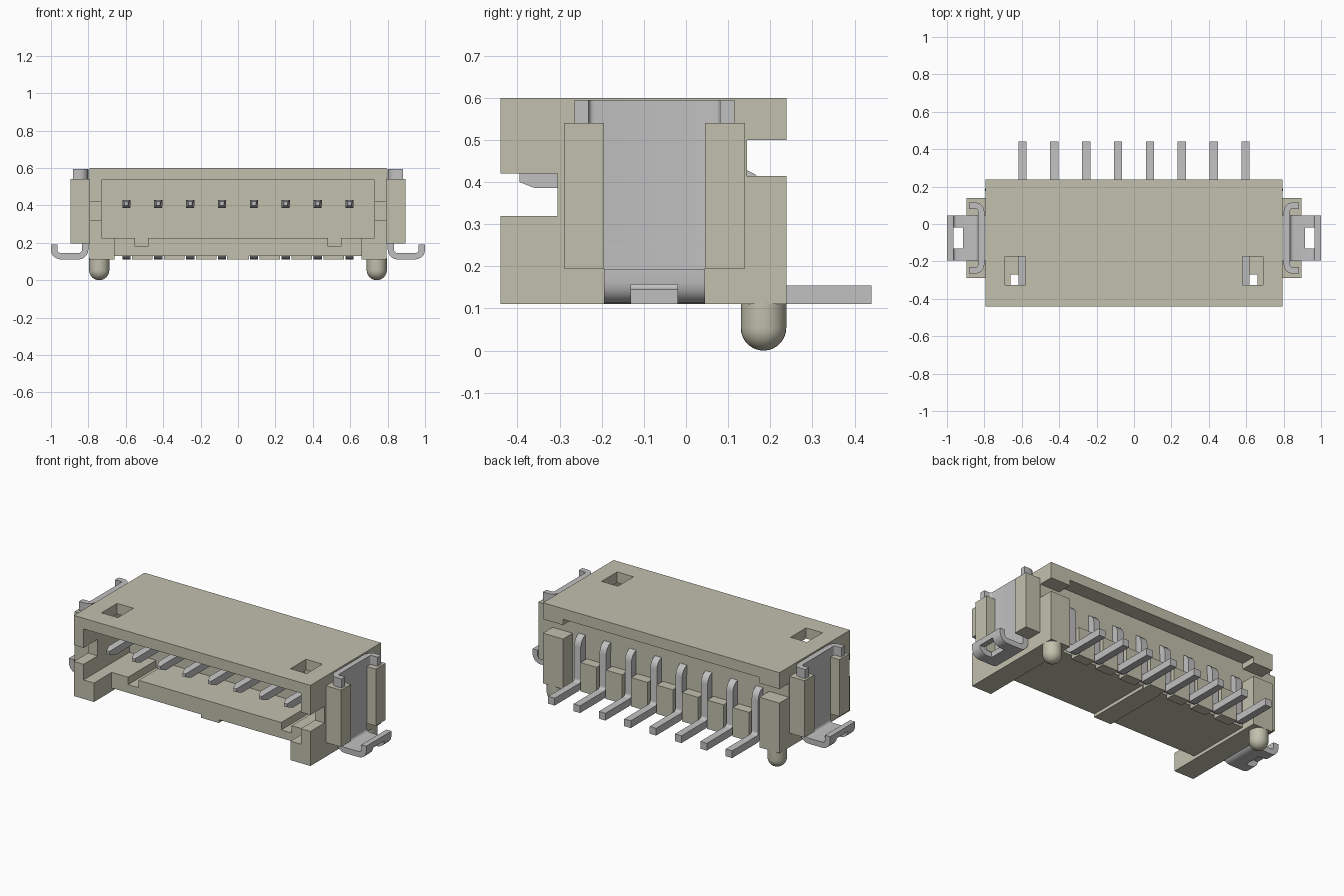
import bpy, bmesh, math
from mathutils import Vector

if "Cube" in bpy.data.objects:
    bpy.data.objects.remove(bpy.data.objects["Cube"], do_unlink=True)


def material(name, rgb):
    m = bpy.data.materials.new(name)
    m.use_nodes = True
    m.diffuse_color = (*rgb, 1)
    b = m.node_tree.nodes["Principled BSDF"]
    b.inputs["Base Color"].default_value = (*rgb, 1)
    b.inputs["Roughness"].default_value = 0.6
    return m


BEIGE = material("beige plastic", (0.54, 0.53, 0.42))
METAL = material("grey metal", (0.53, 0.53, 0.535))


def finish(name, bm, mat, smooth=False):
    bmesh.ops.recalc_face_normals(bm, faces=bm.faces)
    me = bpy.data.meshes.new(name)
    bm.to_mesh(me)
    bm.free()
    ob = bpy.data.objects.new(name, me)
    bpy.context.collection.objects.link(ob)
    me.materials.append(mat)
    if smooth:
        bpy.ops.object.select_all(action="DESELECT")
        ob.select_set(True)
        bpy.context.view_layer.objects.active = ob
        bpy.ops.object.shade_smooth_by_angle(angle=math.radians(35))
    return ob


def prism(pts, axis, a, b):
    """Extrude a 2D outline along an axis from a to b."""
    place = {"X": lambda u, v, t: (t, u, v),
             "Y": lambda u, v, t: (u, t, v),
             "Z": lambda u, v, t: (u, v, t)}[axis]
    bm = bmesh.new()
    lo = [bm.verts.new(place(u, v, a)) for u, v in pts]
    hi = [bm.verts.new(place(u, v, b)) for u, v in pts]
    bm.faces.new(lo)
    bm.faces.new(hi)
    n = len(pts)
    for i in range(n):
        j = (i + 1) % n
        bm.faces.new((lo[i], lo[j], hi[j], hi[i]))
    return bm


def box(name, x, y, z, mat=BEIGE):
    outline = [(x[0], y[0]), (x[1], y[0]), (x[1], y[1]), (x[0], y[1])]
    return finish(name, prism(outline, "Z", *z), mat)


def strip(path, thick, radius, steps=5):
    """Outline of a bent sheet: centre line with rounded corners, offset both ways."""
    p = [Vector(q) for q in path]
    line = [p[0]]
    for a, b, c in zip(p, p[1:], p[2:]):
        d0, d1 = (b - a).normalized(), (c - b).normalized()
        if d0.dot(d1) > 0.99:
            line.append(b)
            continue
        centre = b - d0 * radius + d1 * radius
        for k in range(steps + 1):
            t = k / steps * math.pi / 2
            line.append(centre - d1 * radius * math.cos(t) + d0 * radius * math.sin(t))
    line.append(p[-1])
    left, right = [], []
    for i, q in enumerate(line):
        d = (line[min(i + 1, len(line) - 1)] - line[max(i - 1, 0)]).normalized()
        # ends of straight runs keep the direction of the run
        nrm = Vector((-d.y, d.x)) * thick / 2
        left.append(tuple(q + nrm))
        right.append(tuple(q - nrm))
    return left + right[::-1]


def cut(ob, x, y, z):
    cutter = box("cutter", x, y, z)
    cutter.hide_render = True
    mod = ob.modifiers.new("cut", "BOOLEAN")
    mod.operation = "DIFFERENCE"
    mod.solver = "EXACT"
    mod.object = cutter
    bpy.context.view_layer.objects.active = ob
    bpy.ops.object.modifier_apply(modifier=mod.name)
    bpy.data.objects.remove(cutter, do_unlink=True)


def span(s, a, b):
    return tuple(sorted((s * a, s * b)))


# Housing: a block with the socket, notches and keyways cut away
body = box("housing", (-0.795, 0.795), (-0.44, 0.238), (0.11, 0.60))
cut(body, (-0.73, 0.73), (-0.6, 0.0), (0.225, 0.535))      # socket
cut(body, (-1, 1), (-0.6, -0.305), (0.32, 0.42))           # front side notches
cut(body, (-1, 1), (0.145, 0.4), (0.415, 0.50))            # rear side notches
cut(body, (-0.66, 0.66), (0.145, 0.4), (0.0, 0.535))       # rear bay
cut(body, (-0.66, 0.66), (-0.6, -0.27), (0.0, 0.30))       # front floor setback
for s in (1, -1):
    cut(body, span(s, 0.06, 0.66), (-0.6, 0.3), (0.0, 0.13))     # raised underside
    cut(body, span(s, 0.48, 0.55), (-0.6, 0.0), (0.18, 0.30))    # floor keyways
    cut(body, span(s, 0.58, 0.69), (-0.325, -0.175), (0.45, 0.7))  # top windows

# Contact pins with tapered tips, and the blocks between them
PITCH = 0.1705
pin_path = [(-0.395, 0.408), (-0.36, 0.408), (0.168, 0.408), (0.168, 0.133), (0.44, 0.133)]
for i in range(8):
    x = (i - 3.5) * PITCH
    bm = prism(strip(pin_path, 0.044, 0.04), "X", x - 0.022, x + 0.022)
    for v in bm.verts:
        if v.co.y < -0.39:
            v.co.x = x + (v.co.x - x) * 0.45
            v.co.z = 0.410 + (v.co.z - 0.408) * 0.45
    finish(f"pin_{i + 1}", bm, METAL, True)
    if i < 7:
        c = x + PITCH / 2
        box(f"pin_divider_{i + 1}", (c - 0.055, c + 0.055), (0.14, 0.205), (0.11, 0.285))

for s, side in ((1, "left"), (-1, "right")):
    # Plastic guides that hold the solder clip
    for where, y in (("front", (-0.29, -0.195)), ("rear", (0.045, 0.14))):
        box(f"{side}_{where}_guide", span(s, 0.79, 0.895), y, (0.195, 0.54))

    # Channel-shaped clip, open outwards
    channel = [(s * 0.882, -0.248), (s * 0.8175, -0.248), (s * 0.8175, 0.098), (s * 0.882, 0.098)]
    finish(f"{side}_clip", prism(strip(channel, 0.034, 0.03), "Z", 0.20, 0.595), METAL, True)

    # Solder foot with an upturned lip and a central window
    foot_path = [(s * 0.8175, 0.25), (s * 0.8175, 0.128), (s * 0.983, 0.128), (s * 0.983, 0.192)]
    foot = finish(f"{side}_solder_foot",
                  prism(strip(foot_path, 0.034, 0.035), "Y", -0.195, 0.045), METAL, True)
    cut(foot, span(s, 0.915, 1.1), (-0.13, -0.02), (0.0, 0.157))

    # Round-ended locating peg
    bm = bmesh.new()
    r, cx, cy = 0.054, s * 0.742, 0.184
    prof = [(r * math.sin(t * math.pi / 16), r - r * math.cos(t * math.pi / 16)) for t in range(9)]
    prof.append((r, 0.12))
    vs = [bm.verts.new((cx + u, cy, z)) for u, z in prof]
    edges = [bm.edges.new(e) for e in zip(vs, vs[1:])]
    bmesh.ops.spin(bm, geom=vs + edges, cent=(cx, cy, 0), axis=(0, 0, 1),
                   angle=2 * math.pi, steps=28)
    bmesh.ops.remove_doubles(bm, verts=bm.verts, dist=1e-4)
    finish(f"{side}_locating_peg", bm, BEIGE, True)
